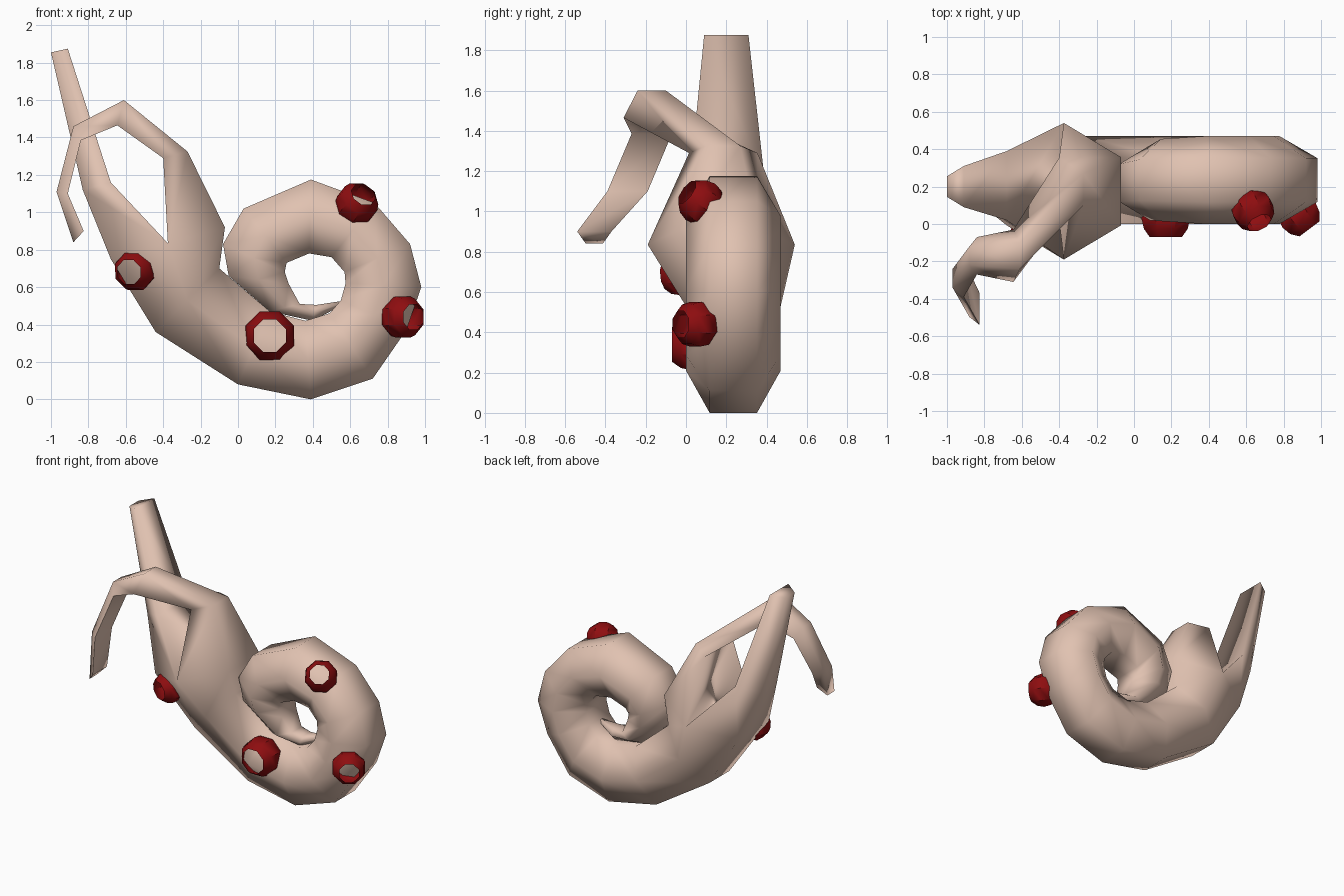
import bpy, bmesh, math
from mathutils import Vector

if "Cube" in bpy.data.objects:
    bpy.data.objects.remove(bpy.data.objects["Cube"])


def material(name, rgb):
    m = bpy.data.materials.new(name)
    m.diffuse_color = (*rgb, 1)
    m.use_nodes = True
    m.node_tree.nodes["Principled BSDF"].inputs["Base Color"].default_value = m.diffuse_color
    return m


SKIN = material("pale skin", (0.75, 0.54, 0.44))
RED = material("dark red", (0.27, 0.004, 0.005))
# cross-sections as (across, depth): hexagon, and half of that hexagon
HEX = [(1, .5), (0, 1), (-1, .5), (-1, -.5), (0, -1), (1, -.5)]
HALF = [(1, .5), (-1, 1), (-1, -1), (1, -.5)]


def finish(name, bm, mat, angle):
    bmesh.ops.remove_doubles(bm, verts=bm.verts, dist=0.001)
    bmesh.ops.recalc_face_normals(bm, faces=bm.faces)
    me = bpy.data.meshes.new(name)
    bm.to_mesh(me)
    bm.free()
    me.materials.append(mat)
    ob = bpy.data.objects.new(name, me)
    bpy.context.collection.objects.link(ob)
    bpy.ops.object.select_all(action='DESELECT')
    ob.select_set(True)
    bpy.context.view_layer.objects.active = ob
    bpy.ops.object.shade_smooth_by_angle(angle=math.radians(angle))
    return ob


def bridge(bm, rings):
    for a, b in zip(rings, rings[1:]):
        for i in range(len(a)):
            j = (i + 1) % len(a)
            bm.faces.new((a[i], a[j], b[j], b[i]))


def loft(bm, shape, sections):
    """Each section is outer x, outer z, inner x, inner z, y centre, y half-width."""
    rings = []
    for ox, oz, ix, iz, yc, yh in sections:
        c = Vector(((ox + ix) / 2, yc, (oz + iz) / 2))
        d = Vector(((ox - ix) / 2, 0, (oz - iz) / 2))
        rings.append([bm.verts.new(c + d * u + Vector((0, yh * v, 0))) for u, v in shape])
    bridge(bm, rings)
    bm.faces.new(rings[-1])


Y, W = .235, .235
body = bmesh.new()

# trunk and coiled tail, from the fork to the tip
loft(body, HEX, [
    (-.68, .75, -.07, .92, .175, .365),
    (-.44, .36, -.10, .70, Y, W),
    (0, .08, .17, .47, Y, W),
    (.39, 0, .36, .42, Y, W),
    (.72, .11, .49, .46, Y, W),
    (.90, .37, .55, .53, Y, W),
    (.98, .60, .575, .62, Y, W),
    (.92, .83, .57, .68, Y, W),
    (.73, 1.05, .50, .76, Y, W),
    (.39, 1.175, .38, .78, Y, W),
    (.03, 1.02, .26, .73, Y, .22),
    (-.08, .83, .25, .68, .22, .20),
    (-.05, .66, .27, .62, .22, .17),
    (.17, .47, .33, .51, .22, .12),
    (.40, .42, .42, .505, .22, .075),
    (.55, .50, .55, .525, .22, .02)])

# upright stalk, left half of the fork
loft(body, HALF, [
    (-.68, .75, -.375, .835, .175, .365),
    (-.83, 1.12, -.68, 1.16, .205, .185),
    (-1.0, 1.855, -.91, 1.875, .20, .11)])

# hooked arm, right half of the fork
loft(body, HALF, [
    (-.07, .92, -.375, .835, .175, .365),
    (-.27, 1.325, -.40, 1.29, .185, .17),
    (-.61, 1.60, -.645, 1.465, -.17, .14),
    (-.88, 1.46, -.84, 1.385, -.17, .10),
    (-.97, 1.11, -.91, 1.10, -.29, .10),
    (-.88, .84, -.825, .90, -.455, .085)])

# remove the cap left where the two fork halves share one edge line
finish("coiled_body", body, SKIN, 120)


def sucker(name, centre, direction, r, mouth):
    """Faceted hollow bulb with an open mouth facing the given direction."""
    bm = bmesh.new()
    q = Vector(direction).to_track_quat('Z', 'Y')
    top = math.acos(mouth)
    rings = []
    for a in (-.9, -.4, 0.05, (top + .05) / 2, top):
        ring = []
        for i in range(8):
            t = (i + .5) * math.pi / 4
            p = Vector((math.cos(a) * math.cos(t), math.cos(a) * math.sin(t), math.sin(a)))
            ring.append(bm.verts.new(Vector(centre) + q @ (p * r * 1.04)))
        rings.append(ring)
    bridge(bm, rings)
    finish(name, bm, RED, 40)


# suckers along the front
sucker("sucker_waist", (-.55, -.02, .69), (-.35, -.9, -.1), .11, .62)
sucker("sucker_belly", (.17, .035, .34), (0, -1, 0), .135, .66)
sucker("sucker_side", (.88, .05, .44), (.6, -.8, 0), .115, .6)
sucker("sucker_top", (.635, .075, 1.045), (.35, -.7, .5), .112, .6)
